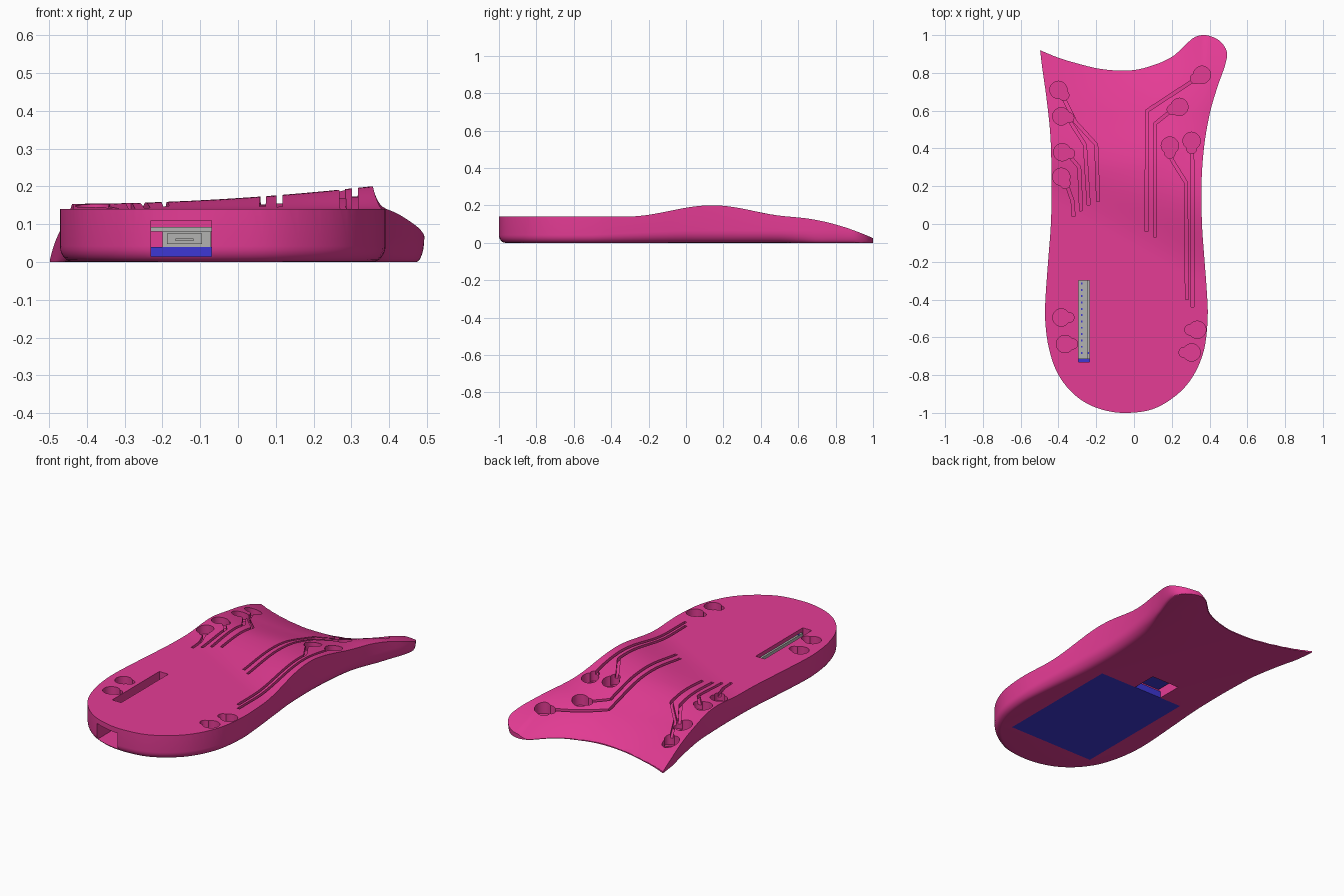
import bpy, bmesh, math
from mathutils import Vector

if "Cube" in bpy.data.objects:
    bpy.data.objects.remove(bpy.data.objects["Cube"])


def material(name, rgb):
    m = bpy.data.materials.new(name)
    m.diffuse_color = (*rgb, 1)
    m.use_nodes = True
    m.node_tree.nodes["Principled BSDF"].inputs["Base Color"].default_value = m.diffuse_color
    return m


PINK = material("pink", (0.78, 0.045, 0.30))
BLUE = material("board blue", (0.047, 0.038, 0.66))
GREY = material("light grey", (0.45, 0.45, 0.44))


def clamp(t):
    return max(0.0, min(1.0, t))


def height(x, y):
    """Top surface: flat heel, slanted arch bump, toe falling to a thin concave edge."""
    y0, y1 = -0.31 + (0.36 - x) * 0.55, 0.585
    amp = 0.014 + 0.047 * clamp((x + 0.44) / 0.8) ** 1.9
    z = 0.14 + amp * math.sin(math.pi * clamp((y - y0) / (y1 - y0))) ** 2
    yt = y + max(-0.01, 0.218 - 0.63 * (x + 0.07) ** 2 - max(0.0, x - 0.05) ** 2)
    return max(0.003, z - 0.454 * max(0.0, yt - 0.5) ** 1.92)


def make(name, bm, mat=None):
    bmesh.ops.recalc_face_normals(bm, faces=bm.faces[:])
    me = bpy.data.meshes.new(name)
    bm.to_mesh(me)
    bm.free()
    ob = bpy.data.objects.new(name, me)
    bpy.context.collection.objects.link(ob)
    if mat:
        me.materials.append(mat)
    return ob


def box(name, x0, x1, y0, y1, z0, z1, mat=None):
    bm = bmesh.new()
    bmesh.ops.create_cube(bm, size=1)
    for v in bm.verts:
        v.co = ((x0 + x1) / 2 + v.co.x * (x1 - x0), (y0 + y1) / 2 + v.co.y * (y1 - y0),
                (z0 + z1) / 2 + v.co.z * (z1 - z0))
    return make(name, bm, mat)


def loft(name, rings):
    """Closed solid through equal-length rings, capped at both ends."""
    bm = bmesh.new()
    vs = [[bm.verts.new(p) for p in r] for r in rings]
    n = len(rings[0])
    for a, b in zip(vs, vs[1:]):
        for i in range(n):
            j = (i + 1) % n
            bm.faces.new((a[i], a[j], b[j], b[i]))
    bm.faces.new(vs[0][::-1])
    bm.faces.new(vs[-1])
    return make(name, bm)


def disc(x, y, r, z0, z1):
    pts = [(x + r * math.cos(k * math.tau / 28), y + r * math.sin(k * math.tau / 28)) for k in range(28)]
    return loft("hole_cutter", [[(*p, z0) for p in pts], [(*p, z1) for p in pts]])


def groove(points, w=0.008, depth=0.022):
    """Channel cutter following the top surface along a polyline."""
    path = []
    for a, b in zip(points, points[1:]):
        a, b = Vector(a), Vector(b)
        n = max(1, int((b - a).length / 0.025))
        path += [a.lerp(b, k / n) for k in range(n)]
    path.append(Vector(points[-1]))
    rings = []
    for i, p in enumerate(path):
        t = (path[min(i + 1, len(path) - 1)] - path[max(i - 1, 0)]).normalized()
        s = Vector((-t.y, t.x)) * w
        z = height(p.x, p.y)
        a, b = p + s, p - s
        rings.append([(a.x, a.y, z - depth), (b.x, b.y, z - depth), (b.x, b.y, z + 0.06), (a.x, a.y, z + 0.06)])
    return loft("groove_cutter", rings)


# Foot outline, counter-clockwise from the sharp outer toe tip
ctrl = [(-.497, .92), (-.485, .82), (-.465, .68), (-.445, .5), (-.438, .35), (-.436, .2), (-.44, 0),
        (-.455, -.2), (-.47, -.42), (-.468, -.54), (-.45, -.66), (-.41, -.78), (-.34, -.88), (-.25, -.95),
        (-.14, -.99), (-.03, -1), (.10, -.98), (.22, -.91), (.31, -.81), (.37, -.67), (.39, -.5),
        (.385, -.35), (.37, -.15), (.36, 0), (.357, .2), (.37, .4), (.40, .58), (.44, .72), (.482, .84),
        (.492, .91), (.46, .965), (.41, .993), (.36, 1), (.31, .985), (.26, .945), (.19, .885), (.1, .84),
        (0, .815), (-.1, .813), (-.2, .825), (-.3, .85), (-.4, .88), (-.497, .92)]
P = [Vector(c) for c in ctrl]
outline = []
for i in range(len(P) - 1):
    a, b, c, d = P[max(i - 1, 0)], P[i], P[i + 1], P[min(i + 2, len(P) - 1)]
    for k in range(4):
        t = k / 4
        outline.append(0.5 * (2 * b + (c - a) * t + (2 * a - 5 * b + 4 * c - d) * t * t
                              + (3 * b - a - 3 * c + d) * t ** 3))

# Prism of the outline with a rounded lower edge that fades out at the toe
N = len(outline)
rings = []
for k in range(8):
    ang = min(k, 6) / 6 * math.pi / 2
    ring = []
    for i, p in enumerate(outline):
        t = (outline[(i + 1) % N] - outline[i - 1]).normalized()
        nrm = Vector((t.y, -t.x))
        keep = 1 - clamp((p.y - 0.5) / 0.3)
        keep = max(keep, 0.4 * clamp((p.x - 0.1) / 0.2) * clamp((1.0 - p.y) / 0.1))
        r = 0.035 + 0.02 * clamp((p.y + 0.5) / 0.5) * clamp(p.x * 4)
        q = p - nrm * r * keep * (1 - math.sin(ang))
        z = 0.4 if k == 7 else r * 1.2 * (1 - math.cos(ang))
        ring.append((q.x, q.y, z))
    rings.append(ring)
body = loft("insole_body", rings)

# Block whose top is the sculpted surface
bm = bmesh.new()
NX, NY = 56, 106
X = [-0.55 + 1.1 * i / NX for i in range(NX + 1)]
Y = [-1.06 + 2.12 * j / NY for j in range(NY + 1)]
grid = [[bm.verts.new((x, y, height(x, y))) for x in X] for y in Y]
for j in range(NY):
    for i in range(NX):
        bm.faces.new((grid[j][i], grid[j][i + 1], grid[j + 1][i + 1], grid[j + 1][i]))
ext = bmesh.ops.extrude_face_region(bm, geom=bm.faces[:])
for v in [g for g in ext["geom"] if isinstance(g, bmesh.types.BMVert)]:
    v.co.z = -0.1
surface = make("surface_block", bm)

# Sensor wells: x, y, direction of the small lobe in degrees
wells = [(-.40, .71, -45), (-.385, .57, -10), (-.38, .38, -10), (-.385, .25, -60),
         (.36, .79, 210), (.24, .62, 200), (.19, .415, -90), (.305, .44, -90),
         (-.385, -.495, 0), (-.365, -.635, 0), (.335, -.56, 180), (.305, -.68, 180)]
cutters = []
for x, y, d in wells:
    lx, ly = x + 0.04 * math.cos(math.radians(d)), y + 0.04 * math.sin(math.radians(d))
    z = max(0.02, height(x, y) - 0.05)
    cutters += [disc(x, y, 0.046, z, 0.3), disc(lx, ly, 0.027, z + 0.004, 0.31)]

# Wire channels
for path in ([(.33, .77), (.07, .60), (.065, -.04)], [(.21, .61), (.11, .53), (.11, -.07)],
             [(.19, .40), (.20, .34), (.275, .22), (.28, -.40)], [(.305, .42), (.31, .3), (.31, -.44)],
             [(-.38, .68), (-.31, .54), (-.20, .42), (-.19, .12)], [(-.35, .56), (-.26, .42), (-.24, .10)],
             [(-.35, .37), (-.29, .3), (-.28, .07)], [(-.36, .22), (-.325, .12), (-.32, .04)]):
    cutters.append(groove(path))

# Board recess, front port opening, header slot and rear underside pocket
cutters += [box("cut", -.32, .235, -.757, .01, -.05, .04), box("cut", -.23, -.07, -1.1, -.55, .015, .11),
            box("cut", -.293, -.235, -.73, -.30, .03, .3), box("cut", -.18, 0, 0, .16, -.06, .075)]

for i, c in enumerate([surface] + cutters):
    mod = body.modifiers.new("cut", "BOOLEAN")
    mod.operation = "INTERSECT" if i == 0 else "DIFFERENCE"
    mod.solver = "MANIFOLD"
    mod.object = c
bpy.context.view_layer.update()
mesh = bpy.data.meshes.new_from_object(body.evaluated_get(bpy.context.evaluated_depsgraph_get()))
body.modifiers.clear()
body.data = mesh
mesh.materials.clear()
mesh.materials.append(PINK)
for c in [surface] + cutters:
    bpy.data.objects.remove(c)
bpy.context.view_layer.objects.active = body
body.select_set(True)
bpy.ops.object.shade_smooth_by_angle(angle=math.radians(30))

# Circuit board and its rear tongue
box("circuit_board", -.32, .235, -.757, .01, 0, .04, BLUE)
box("board_tongue", -.17, 0, .005, .16, .05, .075, BLUE)

# Pin header with a taller inner wall and blue pin holes
box("pin_header", -.293, -.235, -.716, -.30, .04, .09, GREY)
box("header_wall", -.246, -.235, -.716, -.30, .09, .118, GREY)
for k in range(12):
    y = -.315 - k * .0335
    box("pin_hole", -.281, -.272, y - .005, y + .005, .089, .092, BLUE)
box("pin_hole_extra", -.247, -.238, -.688, -.678, .117, .120, BLUE)

# Port connector seen through the heel opening
box("port_cover", -.23, -.07, -.74, -.58, .08, .092, GREY)
box("port_shell", -.20, -.072, -.757, -.60, .04, .08, GREY)
box("port_mouth", -.188, -.095, -.764, -.757, .047, .076, GREY)
box("port_tongue", -.165, -.118, -.770, -.764, .056, .062, GREY)
